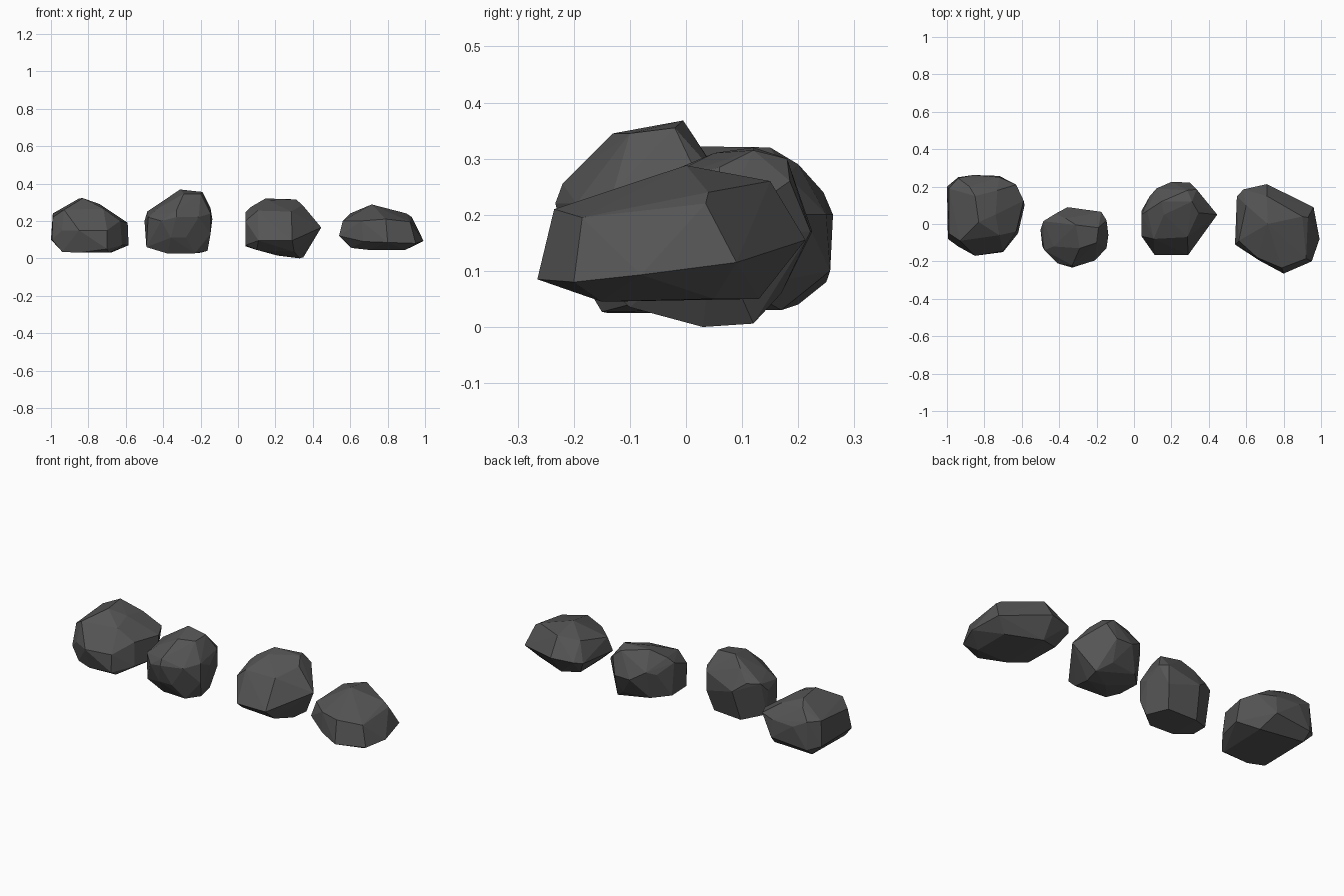
import bpy, bmesh, math


def rock(name, rim, crown, base):
    """Chiselled stone: convex hull around its rim, crown and base corners."""
    bm = bmesh.new()
    for p in rim + crown + base:
        bm.verts.new(p)
    bmesh.ops.convex_hull(bm, input=bm.verts[:])
    loose = [v for v in bm.verts if not v.link_faces]
    bmesh.ops.delete(bm, geom=loose, context='VERTS')
    # merge nearly coplanar triangles into broad facets
    bmesh.ops.dissolve_limit(bm, angle_limit=math.radians(4),
                             verts=bm.verts[:], edges=bm.edges[:])
    bmesh.ops.recalc_face_normals(bm, faces=bm.faces[:])
    mesh = bpy.data.meshes.new(name)
    bm.to_mesh(mesh)
    bm.free()
    obj = bpy.data.objects.new(name, mesh)
    bpy.context.collection.objects.link(obj)
    mat = bpy.data.materials.get("dark_stone") or bpy.data.materials.new("dark_stone")
    mat.diffuse_color = (0.09, 0.09, 0.09, 1)
    mesh.materials.append(mat)
    return obj


# wide domed stone on the left
rock("domed_rock",
     rim=[(-1, .2, .1), (-.99, .19, .24), (-.99, -.05, .22), (-.995, -.08, .1),
          (-.94, .245, .24), (-.94, .25, .08), (-.86, .262, .2), (-.72, .257, .1),
          (-.72, .25, .2), (-.63, .21, .2), (-.59, .125, .19), (-.585, .1, .07),
          (-.62, -.05, .07), (-.63, -.04, .2), (-.7, -.15, .05), (-.7, -.145, .15),
          (-.85, -.17, .15), (-.94, -.12, .15)],
     crown=[(-.93, -.09, .26), (-.85, .15, .32), (-.83, .01, .322), (-.74, .05, .29),
            (-.72, -.06, .265), (-.88, .2, .29), (-.73, .18, .27)],
     base=[(-.94, .2, .04), (-.94, -.1, .035), (-.69, -.12, .03),
           (-.68, .17, .03), (-.85, -.13, .03)])

# small tall stone
rock("tall_rock",
     rim=[(-.5, -.03, .2), (-.485, .015, .25), (-.42, .055, .25), (-.355, .09, .2),
          (-.175, .065, .26), (-.175, .065, .15), (-.147, .02, .27), (-.137, -.06, .21),
          (-.147, -.13, .24), (-.147, -.13, .13), (-.21, -.195, .22), (-.33, -.233, .22),
          (-.41, -.21, .2), (-.48, -.14, .22), (-.49, -.12, .06)],
     crown=[(-.31, -.005, .368), (-.19, -.02, .355), (-.2, -.1, .345), (-.29, -.13, .345),
            (-.365, .03, .315), (-.33, -.22, .255), (-.43, -.12, .265)],
     base=[(-.36, -.2, .11), (-.28, -.2, .11), (-.163, -.1, .04), (-.23, -.15, .027),
           (-.375, -.14, .025), (-.375, .04, .025), (-.2, .03, .03), (-.49, -.03, .06)])

# stone with a pointed right side
rock("pointed_rock",
     rim=[(.105, -.08, .255), (.285, -.07, .25), (.29, -.165, .095), (.11, -.165, .095),
          (.04, .05, .245), (.04, -.065, .2), (.04, -.06, .07), (.04, .07, .065),
          (.445, .05, .165), (.083, .147, .2), (.12, .19, .22), (.2, .225, .17),
          (.297, .222, .17), (.335, .185, .26)],
     crown=[(.147, .12, .32), (.31, .12, .315), (.285, .18, .3), (.16, .05, .31),
            (.345, .06, .285), (.07, .07, .275)],
     base=[(.35, .12, .006), (.21, .03, .015), (.33, .03, .0), (.3, -.1, .035),
           (.1, -.1, .045), (.12, .15, .06), (.28, .17, .06)])

# low flat stone on the right
rock("low_rock",
     rim=[(.992, -.08, .093), (.96, .09, .115), (.95, -.2, .08), (.8, -.265, .085),
          (.79, -.235, .21), (.67, -.195, .09), (.66, -.18, .2), (.54, -.11, .12),
          (.56, -.09, .2), (.55, .147, .14), (.585, .185, .15), (.71, .213, .155),
          (.93, .035, .22), (.92, -.185, .195)],
     crown=[(.6, .1, .24), (.71, .15, .26), (.715, 0, .288), (.9, .04, .24),
            (.73, -.1, .245)],
     base=[(.61, -.1, .055), (.7, -.15, .045), (.895, -.15, .045), (.89, .05, .05),
           (.7, .13, .05), (.6, .1, .06)])
